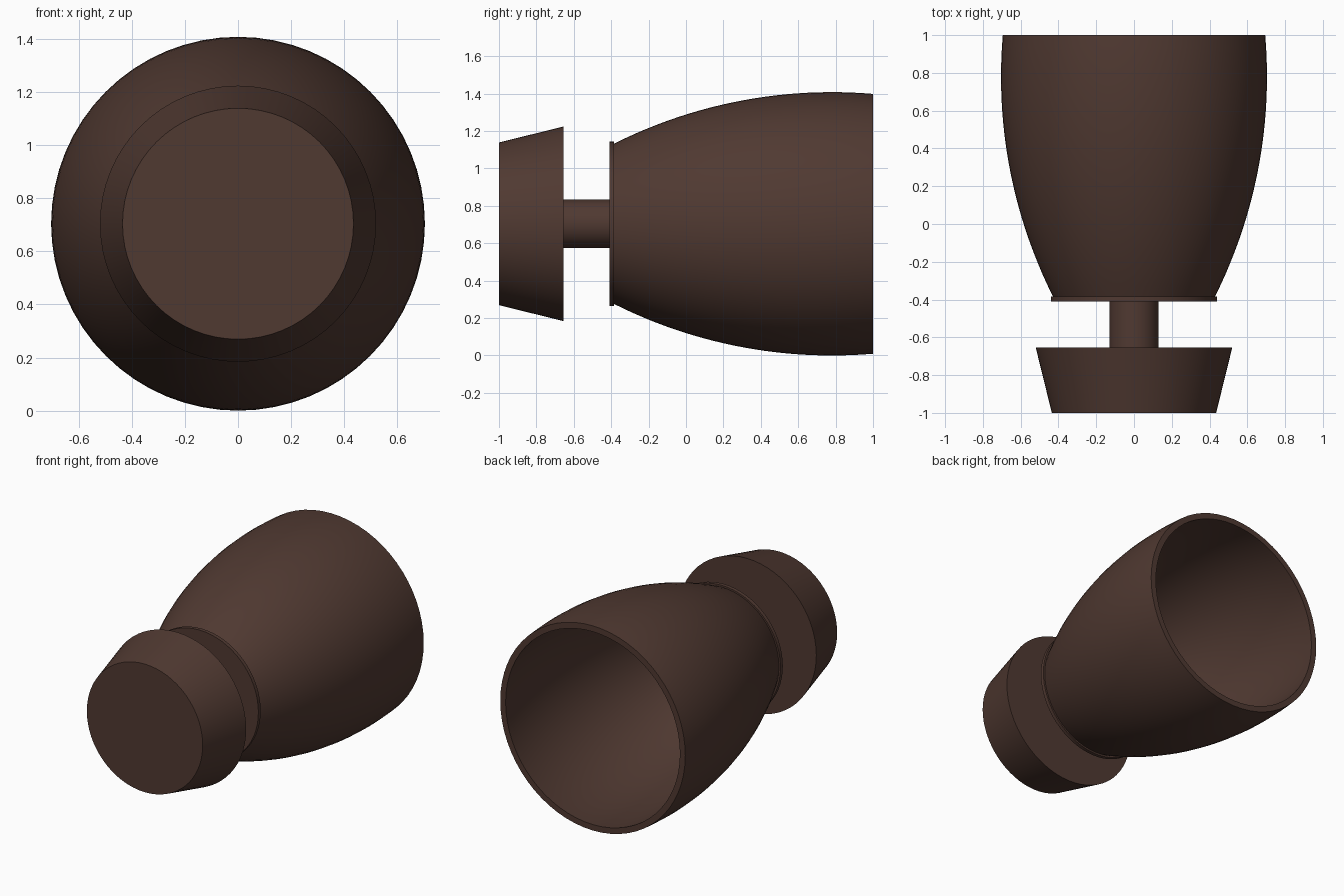
import bpy, bmesh, math

if "Cube" in bpy.data.objects:
    bpy.data.objects.remove(bpy.data.objects["Cube"])

SIDES = 64
AXIS_Z = 0.704

brown = bpy.data.materials.new("dark brown")
brown.diffuse_color = (0.08, 0.041, 0.031, 1)
brown.use_nodes = True
brown.node_tree.nodes["Principled BSDF"].inputs["Base Color"].default_value = brown.diffuse_color


def turned(name, profile):
    """Revolve (y, radius) points around the horizontal y axis."""
    bm = bmesh.new()
    verts = [bm.verts.new((0, y, r)) for y, r in profile]
    edges = [bm.edges.new(p) for p in zip(verts, verts[1:])]
    bmesh.ops.spin(bm, geom=verts + edges, cent=(0, 0, 0), axis=(0, 1, 0),
                   angle=math.tau, steps=SIDES, use_merge=False, use_duplicate=False)
    bmesh.ops.remove_doubles(bm, verts=bm.verts[:], dist=1e-5)
    bmesh.ops.recalc_face_normals(bm, faces=bm.faces[:])
    mesh = bpy.data.meshes.new(name)
    bm.to_mesh(mesh)
    bm.free()
    mesh.materials.append(brown)
    obj = bpy.data.objects.new(name, mesh)
    obj.location.z = AXIS_Z
    bpy.context.collection.objects.link(obj)
    bpy.context.view_layer.objects.active = obj
    obj.select_set(True)
    bpy.ops.object.shade_smooth_by_angle(angle=math.radians(30))
    obj.select_set(False)


def arc(y):
    """Bulging shade radius: circular arc widest at y = 0.78."""
    return 0.704 - 2.6 + math.sqrt(2.6 ** 2 - (y - 0.78) ** 2)


# Tapered wall base
turned("mount_base", [(-1, 0), (-1, 0.435), (-0.655, 0.52), (-0.655, 0)])

# Thin connecting stem
turned("stem", [(-0.66, 0), (-0.66, 0.13), (-0.40, 0.13), (-0.40, 0)])

# Collar disc at the foot of the shade
turned("collar", [(-0.41, 0), (-0.41, 0.44), (-0.385, 0.44), (-0.385, 0)])

# Hollow bulging shade, open at the back
N = 24
ys = [-0.385 + 1.385 * i / N for i in range(N + 1)]
outer = [(y, arc(y)) for y in ys]
inner = [(max(y, -0.36), arc(y) - 0.04) for y in reversed(ys)]
turned("shade", [(-0.385, 0)] + outer + inner + [(-0.36, 0)])
